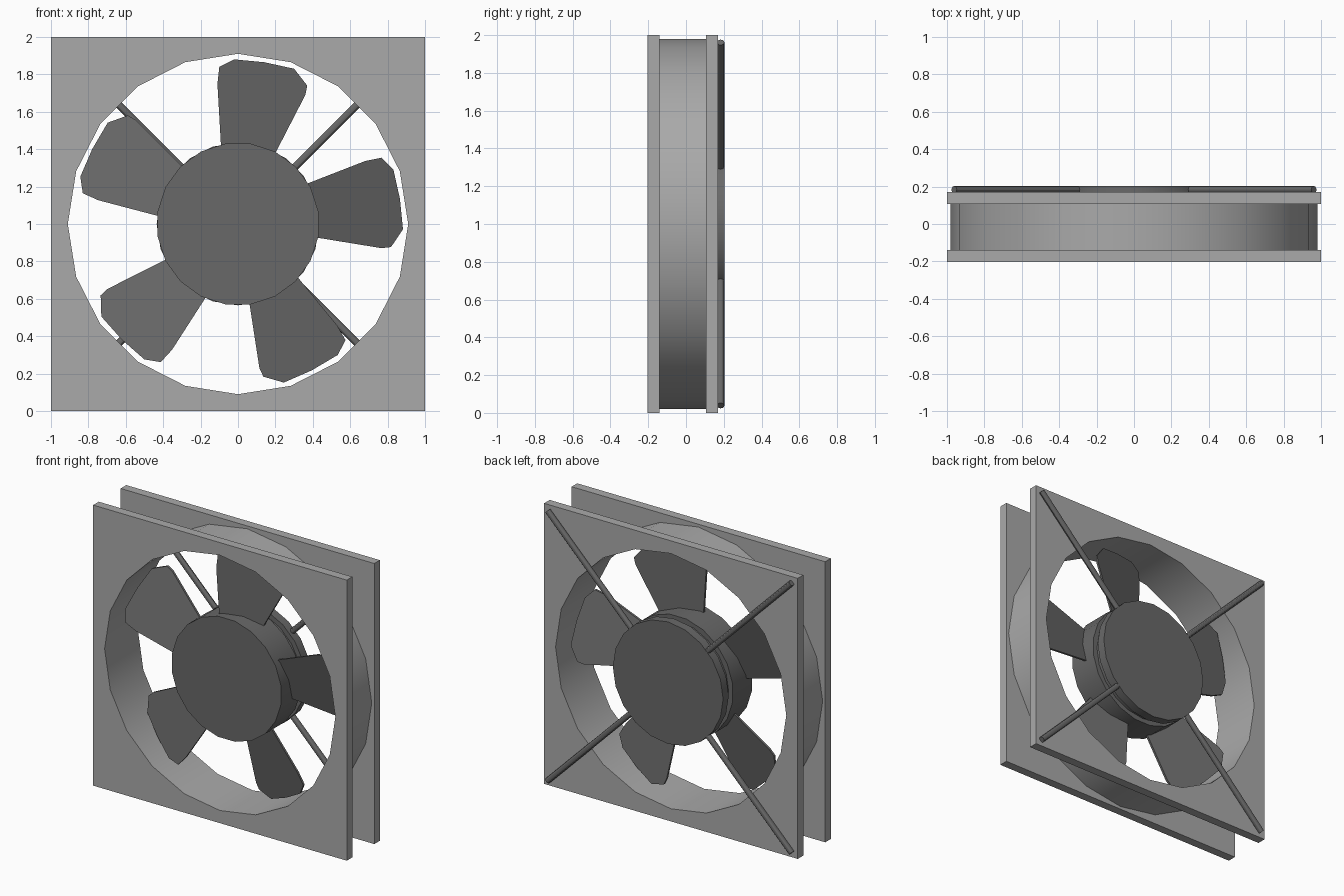
import bpy, bmesh, math
from mathutils import Matrix, Vector

if "Cube" in bpy.data.objects:
    bpy.data.objects.remove(bpy.data.objects["Cube"])


def material(name, value):
    m = bpy.data.materials.new(name)
    m.diffuse_color = (value, value, value, 1)
    m.use_nodes = True
    m.node_tree.nodes["Principled BSDF"].inputs["Base Color"].default_value = m.diffuse_color
    return m


GREY = material("frame grey", 0.4)
DARK = material("dark grey", 0.14)
CENTRE = Vector((0, 0, 1))


def finish(name, bm, mat, smooth=True):
    bmesh.ops.recalc_face_normals(bm, faces=bm.faces[:])
    me = bpy.data.meshes.new(name)
    bm.to_mesh(me)
    bm.free()
    me.materials.append(mat)
    ob = bpy.data.objects.new(name, me)
    bpy.context.collection.objects.link(ob)
    if smooth:
        bpy.ops.object.select_all(action='DESELECT')
        ob.select_set(True)
        bpy.context.view_layer.objects.active = ob
        bpy.ops.object.shade_smooth_by_angle(angle=math.radians(30))
    return ob


def ring(bm, r, y, n=20, turn=0.0):
    return [bm.verts.new((r * math.cos(2 * math.pi * i / n + turn), y,
                          1 + r * math.sin(2 * math.pi * i / n + turn))) for i in range(n)]


def square_ring(bm, y, n=20):
    # points on the square outline, matched to the hole's corners
    out = []
    for i in range(n):
        c, s = math.cos(2 * math.pi * i / n), math.sin(2 * math.pi * i / n)
        k = 1 / max(abs(c), abs(s))
        out.append(bm.verts.new((c * k, y, 1 + s * k)))
    return out


def bridge(bm, a, b):
    n = len(a)
    for i in range(n):
        j = (i + 1) % n
        bm.faces.new((a[i], a[j], b[j], b[i]))


HOLE, TUBE = 0.91, 0.98


# Square flanges with a 20-sided hole
def flange(name, y0, y1):
    bm = bmesh.new()
    sides = []
    for y in (y0, y1):
        hole = ring(bm, HOLE, y)
        corners = [bm.verts.new((sx, y, 1 + sz)) for sx, sz in ((1, 1), (-1, 1), (-1, -1), (1, -1))]
        mids = [bm.verts.new((sx, y, 1 + sz)) for sx, sz in ((1, 0), (0, 1), (-1, 0), (0, -1))]
        # each quarter of the face: edge middle, corner, next edge middle, then back along the hole
        for q in range(4):
            arc = [hole[(q * 5 + k) % 20] for k in range(5, -1, -1)]
            bm.faces.new([mids[q], corners[q], mids[(q + 1) % 4]] + arc)
        outer = [v for q in range(4) for v in (mids[q], corners[q])]
        sides.append((hole, outer))
    bridge(bm, sides[0][0], sides[1][0])
    bridge(bm, sides[0][1], sides[1][1])
    finish(name, bm, GREY)


flange("front_flange", -0.203, -0.14)
flange("back_flange", 0.107, 0.17)

# Round duct between the flanges
bm = bmesh.new()
bridge(bm, ring(bm, TUBE, -0.14), ring(bm, TUBE, 0.107))
finish("duct_outside", bm, GREY)
bm = bmesh.new()
bridge(bm, ring(bm, HOLE, 0.107), ring(bm, HOLE, -0.14))
duct = finish("duct_inside", bm, GREY)
duct.data.flip_normals()


# Rotor and motor as capped discs
def disc(name, profile, turn):
    bm = bmesh.new()
    rings = [ring(bm, r, y, 20, turn) for r, y in profile]
    for a, b in zip(rings, rings[1:]):
        bridge(bm, a, b)
    bm.faces.new(rings[0])
    bm.faces.new(rings[-1])
    finish(name, bm, DARK)


disc("rotor_hub", [(0.435, -0.13), (0.435, 0.09)], math.radians(9))
disc("motor_neck", [(0.40, 0.09), (0.40, 0.145)], 0)
disc("motor_cap", [(0.435, 0.14), (0.435, 0.203)], 0)

# Five pitched blades
BLADE = [(-0.09, 0.40), (-0.11, 0.75), (-0.10, 0.84), (-0.02, 0.88), (0.14, 0.865),
         (0.30, 0.83), (0.37, 0.74), (0.36, 0.69), (0.19, 0.36)]
for i in range(5):
    bm = bmesh.new()
    a, b = [[bm.verts.new((x, -0.05 + 0.27 * x + d, z)) for x, z in BLADE] for d in (-0.008, 0.008)]
    bm.faces.new(a)
    bm.faces.new(b)
    bridge(bm, a, b)
    bm.transform(Matrix.Translation(CENTRE) @ Matrix.Rotation(math.radians(72 * i), 4, 'Y'))
    finish("blade_%d" % (i + 1), bm, DARK, smooth=False)

# Four diagonal struts holding the motor
for i in range(4):
    bm = bmesh.new()
    bmesh.ops.create_cone(bm, cap_ends=True, segments=12, radius1=0.02, radius2=0.02, depth=0.95)
    bm.transform(Matrix.Translation(CENTRE + Vector((0, 0.183, 0)))
                 @ Matrix.Rotation(math.radians(45 + 90 * i), 4, 'Y')
                 @ Matrix.Translation((0, 0, 0.885)))
    finish("strut_%d" % (i + 1), bm, DARK)
